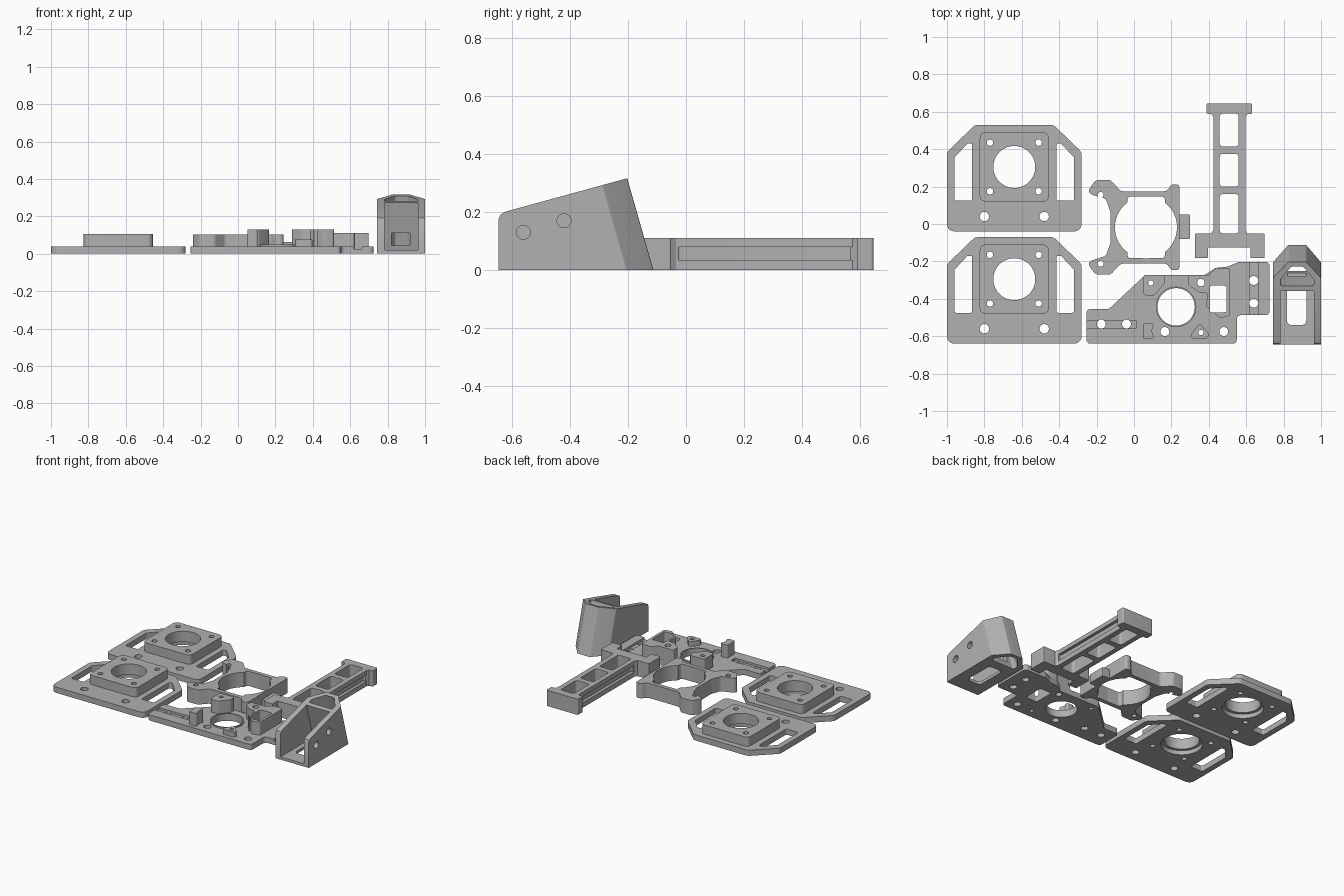
import bpy, bmesh, math
from mathutils import Vector

if "Cube" in bpy.data.objects:
    bpy.data.objects.remove(bpy.data.objects["Cube"])

grey = bpy.data.materials.new("printed grey")
grey.use_nodes = True
GREY = (0.44, 0.44, 0.44, 1)
grey.diffuse_color = GREY
grey.node_tree.nodes["Principled BSDF"].inputs["Base Color"].default_value = GREY


def rounded(pts, r, steps=5):
    """Round every corner of a closed 2D outline."""
    out = []
    for i, p in enumerate(pts):
        p, a, b = Vector(p), Vector(pts[i - 1]), Vector(pts[(i + 1) % len(pts)])
        u, v = a - p, b - p
        half = u.angle(v) / 2
        d = min(r / math.tan(half), u.length * 0.45, v.length * 0.45)
        s, e = p + u.normalized() * d, p + v.normalized() * d
        for k in range(steps + 1):
            t = k / steps
            out.append((1 - t) ** 2 * s + 2 * t * (1 - t) * p + t * t * e)
    return out


def prism(name, pts, lo, hi, r=0, shear=0, axis="z"):
    """Extrude an outline along z, or a (y, z) outline along x."""
    if r:
        pts = rounded(pts, r)
    bm = bmesh.new()
    rings = []
    for h in (lo, hi):
        rings.append([bm.verts.new((h, p[0], p[1]) if axis == "x"
                                   else (p[0], p[1] - shear * h, h)) for p in pts])
    bm.faces.new(rings[0])
    bm.faces.new(rings[1])
    for i in range(len(pts)):
        bm.faces.new((rings[0][i - 1], rings[0][i], rings[1][i], rings[1][i - 1]))
    bmesh.ops.recalc_face_normals(bm, faces=bm.faces)
    mesh = bpy.data.meshes.new(name)
    bm.to_mesh(mesh)
    bm.free()
    ob = bpy.data.objects.new(name, mesh)
    bpy.context.collection.objects.link(ob)
    mesh.materials.append(grey)
    return ob


def rect(x0, x1, y0, y1):
    return [(x0, y0), (x1, y0), (x1, y1), (x0, y1)]


def circle(x, y, r, n=40):
    return [(x + r * math.cos(math.tau * i / n), y + r * math.sin(math.tau * i / n))
            for i in range(n)]


def combine(ob, other, op):
    mod = ob.modifiers.new("combine", "BOOLEAN")
    mod.operation, mod.object, mod.solver = op, other, "EXACT"
    bpy.context.view_layer.objects.active = ob
    bpy.ops.object.modifier_apply(modifier=mod.name)
    bpy.data.objects.remove(other)


def cut(ob, pts, lo=-1, hi=1, **kw):
    combine(ob, prism("cutter", pts, lo, hi, **kw), "DIFFERENCE")


def add(ob, pts, lo, hi, **kw):
    combine(ob, prism("addition", pts, lo, hi, **kw), "UNION")


def drill(ob, spots, r):
    for x, y in spots:
        cut(ob, circle(x, y, r, 24))


def finish(ob):
    bpy.ops.object.select_all(action="DESELECT")
    ob.select_set(True)
    bpy.context.view_layer.objects.active = ob
    bpy.ops.object.shade_smooth_by_angle(angle=math.radians(30))


# Two motor plates with raised mounting pads
def motor_plate(name, cx, cy):
    def at(pts, side=1):
        return [(cx + side * x, cy + y) for x, y in pts]
    ob = prism(name, at([(-.36, -.345), (.36, -.345), (.36, .08), (.21, .225),
                         (-.21, .225), (-.36, .08)]), 0, .04, r=.045)
    add(ob, at(rect(-.185, .185, -.185, .185)), .02, .105, r=.035)
    cut(ob, circle(cx, cy, .112, 56))
    cut(ob, circle(cx, cy, .132, 56), -1, .03)
    for s in (-1, 1):
        cut(ob, at([(.225, -.18), (.32, -.18), (.32, .05), (.25, .125), (.225, .125)], s), r=.012)
    drill(ob, at([(x, y) for x in (-.13, .13) for y in (-.13, .13)]), .017)
    drill(ob, at([(-.16, -.265), (.16, -.265)]), .025)
    finish(ob)


motor_plate("rear_motor_plate", -.64, .305)
motor_plate("front_motor_plate", -.64, -.295)

# Ring bracket with two ears and an end tab
ring = prism("ring_bracket", [
    (-.255, .165), (-.205, .235), (-.125, .235), (-.07, .175), (.175, .175),
    (.2, .212), (.243, .212), (.243, -.247), (.2, -.247), (.175, -.212),
    (-.07, -.212), (-.125, -.27), (-.205, -.27), (-.255, -.205), (-.15, -.17),
    (-.125, -.1), (-.125, .06), (-.15, .135)], 0, .103, r=.03)
add(ring, rect(.22, .3, -.08, .05), 0, .062, r=.006)
cut(ring, circle(.064, -.018, .166, 64))
cut(ring, rect(-.035, .165, -.183, .147), r=.02)
drill(ring, [(-.178, .155), (-.178, -.212)], .016)
finish(ring)

# Base plate outline
base = prism("base_plate", [
    (-.255, -.64), (.55, -.64), (.55, -.487), (.725, -.487), (.725, -.203),
    (.56, -.203), (.5, -.228), (.435, -.235), (.38, -.272), (.06, -.272),
    (-.135, -.455), (-.255, -.455)], 0, .04, r=.025)
# Collar, posts and the nut tower standing on the base plate
add(base, circle(.225, -.443, .108, 56), .02, .05)
add(base, [(.05, -.272), (.165, -.272), (.165, -.315), (.11, -.382), (.05, -.382)],
    .02, .13, r=.018)
add(base, [(.29, -.272), (.4, -.272), (.44, -.235), (.513, -.235), (.513, -.49),
           (.46, -.503), (.385, -.44), (.395, -.37), (.345, -.365), (.29, -.325)],
    .02, .13, r=.015)
add(base, [(.05, -.53), (.108, -.53), (.095, -.57), (.108, -.615), (.05, -.615)],
    .02, .13, r=.012)
add(base, [(.35, -.53), (.4, -.585), (.395, -.612), (.31, -.612), (.305, -.59)],
    .02, .075, r=.012)
# Base plate openings, drill holes and shallow strap grooves
cut(base, circle(.225, -.443, .1, 56))
cut(base, rect(.405, .495, -.472, -.33), r=.012)
drill(base, [(.09, -.315), (.358, -.58)], .014)
drill(base, [(.358, -.313)], .02)
drill(base, [(-.175, -.535), (-.04, -.535), (.165, -.575), (.48, -.575),
             (.64, -.302), (.64, -.423)], .024)
cut(base, rect(-.3, .012, -.56, -.515), .025, 1)
cut(base, rect(.62, .662, -.6, -.1), .025, 1)
finish(base)

# Windowed beam with a cross foot and end cap
beam = prism("beam", rect(.424, .596, -.08, .61), 0, .11)
for x0, x1 in ((.3, .445), (.575, .7)):
    cut(beam, rect(x0, x1, -.03, .575), .035, .08, r=.012)
add(beam, [(.325, -.182), (.395, -.182), (.395, -.125), (.622, -.125), (.622, -.182),
           (.698, -.182), (.698, -.052), (.325, -.052)], 0, .11, r=.006)
add(beam, rect(.388, .632, .588, .645), 0, .11, r=.01)
for s in (-1, 1):
    add(beam, [(.51 + s * .08, .6), (.51 + s * .08, .565), (.51 + s * .105, .6)], 0, .11)
    add(beam, [(.51 + s * .08, -.07), (.51 + s * .08, -.025), (.51 + s * .11, -.07)], 0, .11)
for y0, y1 in ((.415, .59), (.2, .375), (-.05, .16)):
    cut(beam, rect(.458, .56, y0, y1), r=.02)
finish(beam)

# Slanted hood: leaning footprint trimmed to the side profile
LEAN = .286
hood = prism("hood", [(.743, -.9), (1, -.9), (1, -.205), (.92, -.112),
                      (.825, -.112), (.743, -.205)], 0, .4, r=.012, shear=LEAN)
combine(hood, prism("profile", [(-.645, 0), (-.645, .178), (-.638, .192), (-.62, .202),
                                (-.2, .317), (0, .317), (0, 0)], .5, 1.2, axis="x"),
        "INTERSECT")
# Hood tray, duct, slots and side holes
cut(hood, rect(.782, .962, -1, -.28), .02, .5, shear=LEAN)
cut(hood, [(.782, -.25), (.962, -.25), (.962, -.215), (.905, -.14), (.84, -.14),
           (.782, -.215)], -.1, .5, r=.012, shear=LEAN)
cut(hood, rect(.817, .922, -.54, -.32), -.1, .1, r=.03)
cut(hood, rect(-.42, -.24, .045, .11), .82, .92, axis="x")
for y, z in ((-.56, .13), (-.42, .17)):
    cut(hood, circle(y, z, .024, 28), .93, 1.1, axis="x")
finish(hood)
